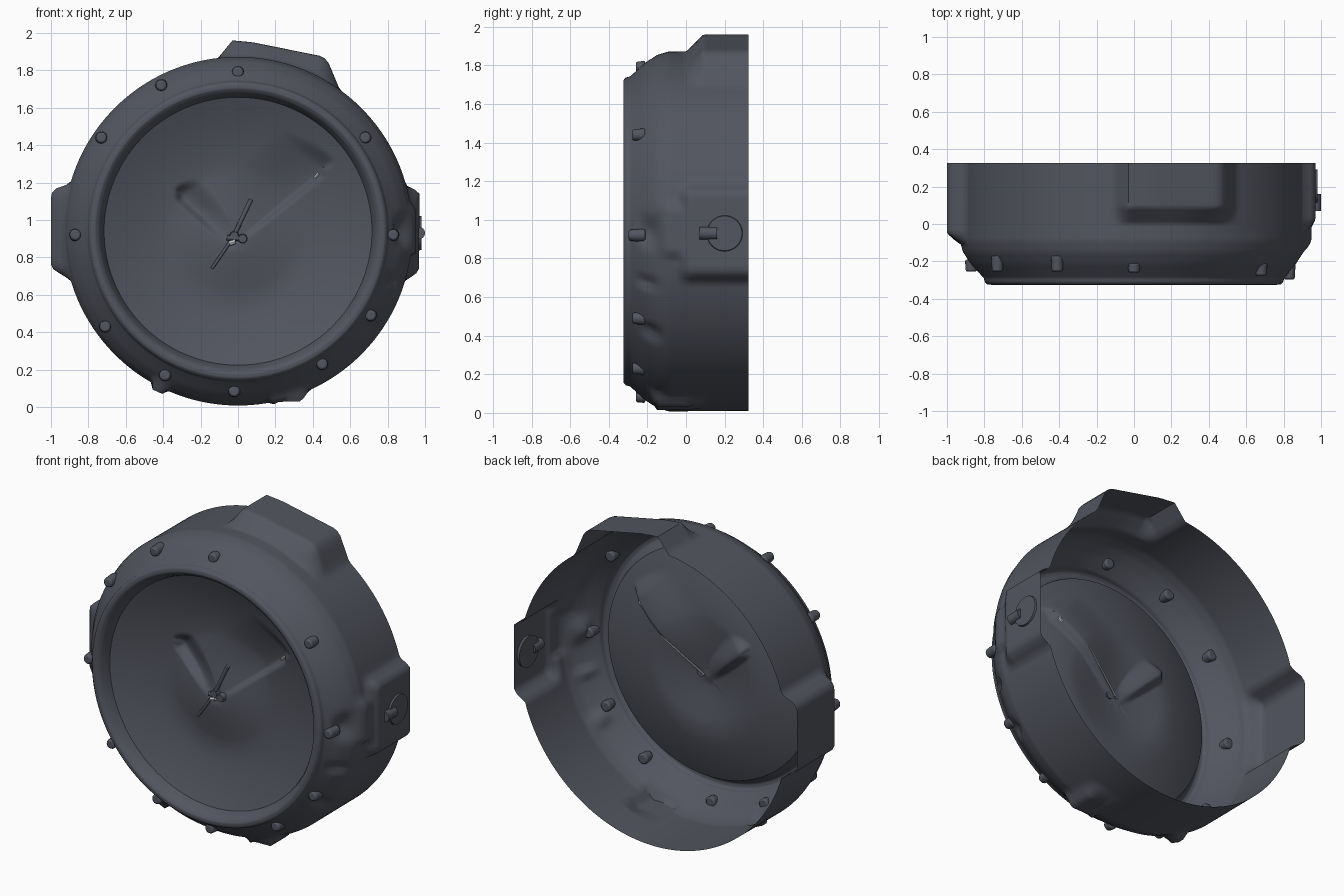
import bpy, bmesh, math
from mathutils import Vector

if "Cube" in bpy.data.objects:
    bpy.data.objects.remove(bpy.data.objects["Cube"])

CZ = 0.94      # height of the clock centre
SEGS = 216


def material(name, rgb):
    m = bpy.data.materials.new(name)
    m.use_nodes = True
    m.diffuse_color = (*rgb, 1)
    b = m.node_tree.nodes["Principled BSDF"]
    b.inputs["Base Color"].default_value = (*rgb, 1)
    b.inputs["Roughness"].default_value = 0.8
    return m


slate = material("slate", (0.085, 0.092, 0.115))
pale = material("pale grey", (0.6, 0.6, 0.6))


def finish(name, bm, mat, angle=40):
    me = bpy.data.meshes.new(name)
    bm.to_mesh(me)
    bm.free()
    ob = bpy.data.objects.new(name, me)
    bpy.context.collection.objects.link(ob)
    me.materials.append(mat)
    bpy.ops.object.select_all(action='DESELECT')
    ob.select_set(True)
    bpy.context.view_layer.objects.active = ob
    bpy.ops.object.shade_smooth_by_angle(angle=math.radians(angle))
    return ob


def clamp(t):
    return max(0.0, min(1.0, t))


def smooth(t):
    t = clamp(t)
    return t * t * (3 - 2 * t)


# Raised blocks on the case: outline (x, z), then start and end of front ramp, start and end of rear ramp
BLOCKS = [
    ([(.56, 1.66), (.48, 1.85), (.45, 1.875), (.08, 1.95), (-.03, 1.96), (-.12, 1.85)], 0, .09, 8, 9),
    ([(-.88, 1.20), (-.97, 1.17), (-1, 1.14), (-1, .75), (-.98, .73), (-.88, .67)], -.11, -.05, 8, 9),
    ([(.85, .65), (.95, .71), (.968, .74), (.97, 1.15), (.87, 1.2)], -.05, .02, 8, 9),
    ([(.86, .77), (.95, .82), (.95, 1.07), (.87, 1.11)], -.14, -.08, 0, .02),
    ([(.18, .01), (.22, .028), (.34, .03), (.38, .09)], -.18, -.15, .0, .1),
    ([(-.475, .11), (-.46, .095), (-.40, .068), (-.385, .08)], -.18, -.16, -.1, -.06),
]
# Soft dents on the bezel: centre (x, z), angular spread, y position, depth
DENTS = [(.85, .94, .13, -.19, .05), (.82, .68, .05, -.2, .03), (.68, .45, .08, -.18, .03)]


def reach(outline, dx, dz):
    """Distance from the centre to an outline along a direction, or 0."""
    best = 0
    for (ax, az), (bx, bz) in zip(outline, outline[1:]):
        ex, ez = bx - ax, bz - az
        det = dx * ez - dz * ex
        if abs(det) < 1e-9:
            continue
        az -= CZ
        r = (ax * ez - az * ex) / det
        u = (ax * dz - az * dx) / det
        if r > 0 and -1e-6 <= u <= 1 + 1e-6:
            best = max(best, r)
    return best


# Case: lathed sheet, open at the back, with the raised blocks
profile = [(.93, .325), (.932, -.09), (.914, -.15), (.875, -.21), (.825, -.265),
           (.803, -.29), (.797, -.312), (.785, -.323), (.763, -.325), (.743, -.31),
           (.727, -.28), (.716, -.25)]
rows = []
for i, (a, b) in enumerate(zip(profile, profile[1:])):
    n = 28 if i == 0 else 3
    rows += [(a[0] + (b[0] - a[0]) * k / n, a[1] + (b[1] - a[1]) * k / n) for k in range(n)]
rows.append(profile[-1])

dirs = [(math.cos(2 * math.pi * k / SEGS), math.sin(2 * math.pi * k / SEGS)) for k in range(SEGS)]
reaches = [[reach(b[0], *d) for b in BLOCKS] for d in dirs]


def dent(dx, dz, y):
    total = 0
    for x, z, spread, y0, deep in DENTS:
        c = Vector((x, z - CZ)).normalized()
        d = math.hypot(dx - c.x, dz - c.y) / spread
        total += deep * (1 - smooth(d)) * (1 - smooth(abs(y - y0) / .08))
    return total


def bridge(bm, rings):
    for lo, hi in zip(rings, rings[1:]):
        for k in range(SEGS):
            j = (k + 1) % SEGS
            bm.faces.new((lo[k], lo[j], hi[j], hi[k]))


bm = bmesh.new()
rings = []
for r, y in rows:
    ring = []
    for (dx, dz), rs in zip(dirs, reaches):
        rad = r - (dent(dx, dz, y) if r > .8 else 0)
        for h, (_, y0, y1, y2, y3) in zip(rs, BLOCKS):
            w = clamp((y - y0) / (y1 - y0)) * clamp((y3 - y) / (y3 - y2))
            if h > r and w > 0:
                rad = max(rad, r + (h - r) * w)
        ring.append(bm.verts.new((dx * rad, y, CZ + dz * rad)))
    rings.append(ring)
bridge(bm, rings)
finish("case", bm, slate, 55)

# Dial: dish rising again to a low cone in the middle, with two sunken folds
HUB = Vector((-.03, .88))
FOLDS = [(Vector((.43, 1.25)), .24, .03, .04), (Vector((-.29, 1.12)), .04, .10, .045)]


def dial_depth(x, z):
    t = math.hypot(x, z - CZ) / .716
    y = -.15 - .10 * clamp((t - .45) / .55) ** 1.6
    hub = math.hypot(x - HUB.x, z - HUB.y) / .4
    y -= .045 * (1 - smooth(hub))
    dip = 0
    for tip, left, right, deep in FOLDS:
        axis = tip - HUB
        rel = Vector((x, z)) - HUB
        u = rel.dot(axis) / axis.length_squared
        near = HUB + axis * clamp(u)
        d = (Vector((x, z)) - near).length
        side = axis.x * rel.y - axis.y * rel.x
        width = left if side > 0 else right
        if u > 1:
            width = .04 + (width - .04) * clamp(1 - (u - 1) * 4)
        dip = max(dip, deep * smooth(.3 + u) * (1 - smooth(d / width / 1.3)))
    return y + dip * smooth((1 - t) * 4)


bm = bmesh.new()
rings = []
STEPS = 60
for s in range(STEPS):
    r = .716 * (1 - s / STEPS)
    rings.append([bm.verts.new((dx * r, dial_depth(dx * r, CZ + dz * r), CZ + dz * r)) for dx, dz in dirs])
bridge(bm, rings)
mid = bm.verts.new((0, dial_depth(0, CZ), CZ))
for k in range(SEGS):
    bm.faces.new((rings[-1][k], rings[-1][(k + 1) % SEGS], mid))
finish("dial", bm, slate, 60)


def rod(name, a, b, r1, r2, mat=slate, sides=16):
    """Tapered cylinder from a to b."""
    a, b = Vector(a), Vector(b)
    bm = bmesh.new()
    bmesh.ops.create_cone(bm, cap_ends=True, segments=sides, radius1=r1, radius2=r2, depth=(b - a).length)
    rot = (b - a).to_track_quat('Z', 'Y').to_matrix()
    for v in bm.verts:
        v.co = rot @ v.co + (a + b) / 2
    return finish(name, bm, mat)


# Studs around the bezel, each just long enough to meet the case
STUDS = [(0, 1.79), (-.41, 1.72), (-.73, 1.44), (-.87, .92), (-.71, .43), (-.39, .17),
         (-.02, .085), (.45, .23), (.71, .49), (.83, .92), (.68, 1.44)]
for i, (x, z) in enumerate(STUDS):
    r = math.hypot(x, z - CZ)
    back = min(y for rad, y in rows if rad >= min(r + .01, .92))
    front = min(-.255, back - .05)
    ob = rod(f"stud_{i + 1}", (x, max(back, -.21), z), (x, front, z), .034, .029)
    bev = ob.modifiers.new("round", 'BEVEL')
    bev.width = .01
    bev.segments = 2

# Side knob and its peg
rod("knob", (.95, .2, .93), (.98, .2, .93), .098, .09, sides=40)
rod("knob_peg", (.967, .16, .93), (.967, .07, .93), .033, .033)

# Small hands, hub and pale strips
rod("long_hand", (-.02, -.2, .92), (.07, -.2, 1.11), .011, .013)
rod("thin_hand", (-.14, -.2, .74), (-.01, -.2, .93), .008, .009)
for name, x, z in (("hub_left", -.02, .915), ("hub_right", .025, .9)):
    rod(name, (x, -.18, z), (x, -.215, z), .026, .022)
rod("short_hand", (-.06, -.2, .905), (.03, -.2, .9), .014, .014)
rod("pale_tip", (.41, -.15, 1.225), (.43, -.15, 1.25), .008, .008, pale, 8)
rod("pale_hub", (-.045, -.2, .875), (-.015, -.2, .885), .014, .014, pale, 8)
ends = [HUB.lerp(FOLDS[0][0], u) for u in (.05, .6)]
rod("pale_seam", *[(p.x, dial_depth(p.x, p.y) + .011, p.y) for p in ends], .006, .004, pale, 8)
